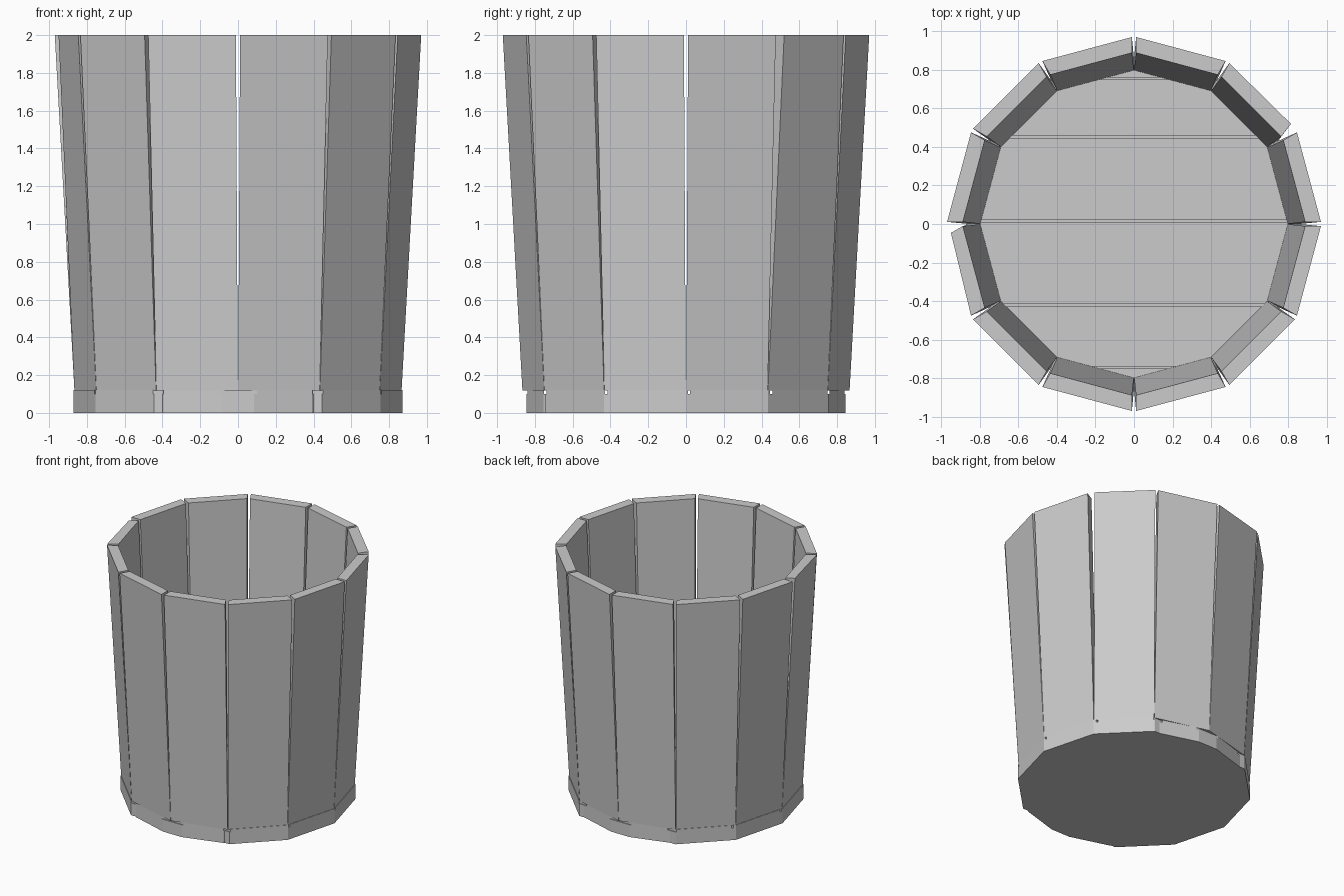
import bpy, bmesh
from math import cos, sin, radians
from mathutils import Vector

if "Cube" in bpy.data.objects:
    bpy.data.objects.remove(bpy.data.objects["Cube"])

SIDES = 12
STEP = 360 / SIDES
FLOOR_Z = 0.12

grey = bpy.data.materials.new("plain grey")
grey.use_nodes = True
colour = (0.6, 0.6, 0.6, 1)
grey.diffuse_color = colour
grey.node_tree.nodes["Principled BSDF"].inputs["Base Color"].default_value = colour


def finish(name, bm):
    bmesh.ops.recalc_face_normals(bm, faces=bm.faces)
    mesh = bpy.data.meshes.new(name)
    bm.to_mesh(mesh)
    bm.free()
    mesh.materials.append(grey)
    obj = bpy.data.objects.new(name, mesh)
    bpy.context.collection.objects.link(obj)
    return obj


def corner(radius, angle, z, slide=0.0):
    """Point on the ring, slid sideways to leave a gap between staves."""
    a = radians(angle)
    return Vector((radius * cos(a) - slide * sin(a),
                   radius * sin(a) + slide * cos(a), z))


def stave(index, chip=None):
    """Tapered board; the gap to its neighbour closes towards the bottom."""
    bm = bmesh.new()
    rings = []
    for z, outer, inner, gap in ((FLOOR_Z - 0.002, 0.866, 0.798, 0.001),
                                 (2.0, 0.97, 0.888, 0.011)):
        a, b = index * STEP, (index + 1) * STEP
        rings.append([bm.verts.new(p) for p in (
            corner(outer, a, z, gap), corner(outer, b, z, -gap),
            corner(inner, b, z, -gap), corner(inner, a, z, gap))])
    low, high = rings
    if chip:
        high[0].co += Vector(chip)
    bm.faces.new(low)
    bm.faces.new(high)
    for i in range(4):
        j = (i + 1) % 4
        bm.faces.new((low[i], low[j], high[j], high[i]))
    finish(f"stave_{index + 1}", bm)


def floor_slab(name, y0, y1, z0, z1, x_scale=1.0):
    """Slice of the twelve-sided floor between two y positions."""
    bm = bmesh.new()
    ring = [bm.verts.new(corner(0.87, i * STEP, z0)) for i in range(SIDES)]
    face = bm.faces.new(ring)
    for y, side in ((y0, -1), (y1, 1)):
        bmesh.ops.bisect_plane(bm, geom=bm.verts[:] + bm.edges[:] + bm.faces[:],
                               plane_co=(0, y, 0), plane_no=(0, side, 0),
                               clear_outer=True)
    for v in bm.verts:
        v.co.x *= x_scale
    top = bmesh.ops.extrude_face_region(bm, geom=bm.faces[:])
    for v in top["geom"]:
        if isinstance(v, bmesh.types.BMVert):
            v.co.z = z1
    finish(name, bm)


# Wall of staves, two of them with a worn top corner
chips = {1: (-0.02, 0.025, 0), 6: (0.02, -0.035, 0)}
for i in range(SIDES):
    stave(i, chips.get(i))

# Solid base, with narrower end boards
floor_slab("base_middle", -0.745, 0.755, 0, 0.1)
floor_slab("base_front", -0.845, -0.745, 0, 0.1, 0.9)
floor_slab("base_back", 0.755, 0.845, 0, 0.1, 0.9)

# Floor planks separated by thin grooves
seams = [-0.845, -0.745, -0.422, 0.016, 0.452, 0.755, 0.845]
for i, (front, back) in enumerate(zip(seams, seams[1:])):
    end = i in (0, len(seams) - 2)
    floor_slab(f"floor_plank_{i + 1}", front + 0.006, back - 0.006,
               0.1, FLOOR_Z, 0.9 if end else 1.0)
